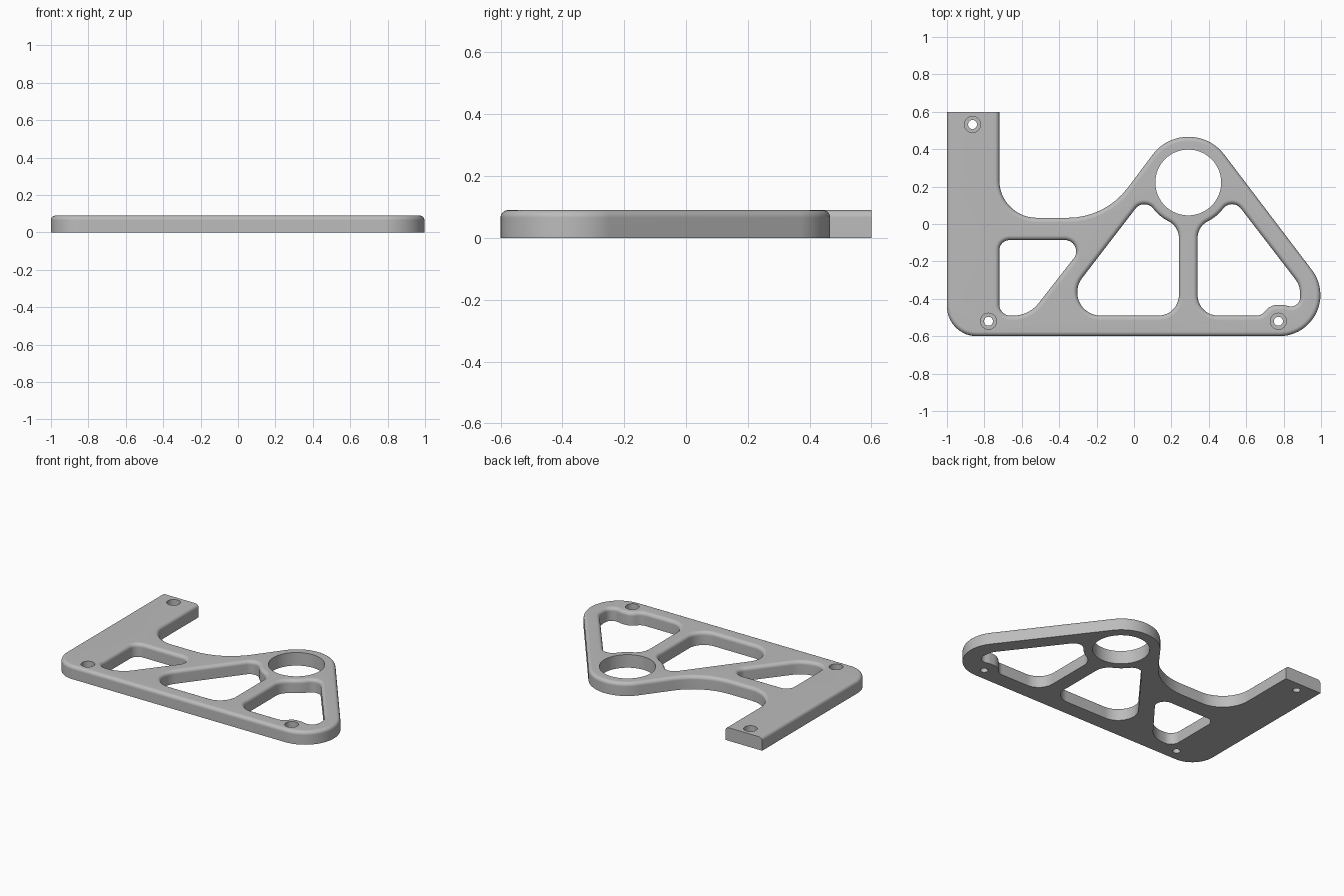
import bpy, bmesh
from math import sin, cos, pi, tan, ceil
from mathutils import Vector

THICK = 0.09      # plate thickness
ROUND = 0.024     # radius of the rounded upper edges
TAB_END = 0.6     # straight, unrounded end of the tab

cube = bpy.data.objects.get("Cube")
if cube:
    bpy.data.objects.remove(cube, do_unlink=True)


def rounded(corners):
    """Closed outline from (x, y, radius) corners."""
    pts = []
    n = len(corners)
    for i, (x, y, r) in enumerate(corners):
        p = Vector((x, y))
        if r == 0:
            pts.append(p)
            continue
        a = (Vector(corners[i - 1][:2]) - p).normalized()
        b = (Vector(corners[(i + 1) % n][:2]) - p).normalized()
        half = a.angle(b) / 2
        start = p + a * (r / tan(half))
        centre = p + (a + b).normalized() * (r / sin(half))
        turn = pi - 2 * half
        side = 1 if a.cross(b) < 0 else -1
        steps = max(2, ceil(turn / 0.13))
        arm = start - centre
        for k in range(steps + 1):
            t = side * turn * k / steps
            pts.append(centre + Vector((arm.x * cos(t) - arm.y * sin(t),
                                        arm.x * sin(t) + arm.y * cos(t))))
    return pts


def circle(x, y, r, n):
    """Clockwise circle, so the material lies outside it."""
    return [Vector((x + r * cos(2 * pi * k / n), y - r * sin(2 * pi * k / n)))
            for k in range(n)]


def inset(pts, d):
    """Move an outline into the material on its left side."""
    out = []
    for i, p in enumerate(pts):
        e1 = (p - pts[i - 1]).normalized()
        e2 = (pts[(i + 1) % len(pts)] - p).normalized()
        n1, n2 = Vector((-e1.y, e1.x)), Vector((-e2.y, e2.x))
        q = p + (n1 + n2) * (d / (1 + n1.dot(n2)))
        if p.y > TAB_END - 0.001:
            q.y = p.y
        out.append(q)
    return out


bm = bmesh.new()
bottom_edges, top_edges = [], []


def wall(pts, profile):
    """Loft an outline through (inset, height) steps and keep its rims."""
    rings = [[bm.verts.new((q.x, q.y, z)) for q in inset(pts, d)]
             for d, z in profile]
    n = len(pts)
    for lo, hi in zip(rings, rings[1:]):
        for i in range(n):
            j = (i + 1) % n
            bm.faces.new((lo[i], lo[j], hi[j], hi[i]))
    for ring, store in ((rings[0], bottom_edges), (rings[-1], top_edges)):
        store.extend(bm.edges.get((ring[i], ring[(i + 1) % n])) for i in range(n))


straight = [(0, 0), (0, THICK)]
soft = [(0, 0)] + [(ROUND * (1 - cos(k * pi / 10)),
                    THICK - ROUND + ROUND * sin(k * pi / 10)) for k in range(6)]
bore = [(0, 0), (0, THICK / 2), (0.019, THICK / 2), (0.019, THICK)]

# Outer silhouette, counter-clockwise
wall(rounded([(-1, TAB_END, 0), (-1, -0.6, 0.16), (1.22, -0.6, 0.22),
              (0.29, 0.625, 0.24), (-0.154, 0.033, 0.4),
              (-0.72, 0.033, 0.2), (-0.72, TAB_END, 0)]), soft)

# Left pocket, clockwise
wall(rounded([(-0.72, -0.086, 0.055), (-0.246, -0.086, 0.06),
              (-0.562, -0.49, 0.17), (-0.72, -0.49, 0.06)]), soft)

# Two pockets beside the central rib share the shape beneath the ring
under_ring = [(0.055, 0.1435, 0.06), (0.137, 0.039, 0.235), (0.24, -0.013, 0.1),
              (0.24, -0.49, 0.11)]
wall(rounded(under_ring + [(-0.432, -0.49, 0.125)]), soft)
mirrored = [(0.58 - x, y, r) for x, y, r in reversed(under_ring)]
wall(rounded(mirrored + [(0.887, -0.327, 0.12), (0.89, -0.455, 0.05),
                         (0.8, -0.433, 0.06), (0.73, -0.433, 0.08),
                         (0.68, -0.49, 0.06)]), soft)

# Large ring opening and counterbored screw holes
wall(circle(0.29, 0.222, 0.176, 64), straight)
for x, y in ((-0.863, 0.532), (-0.778, -0.52), (0.772, -0.52)):
    wall(circle(x, y, 0.024, 32), bore)

# Flat bottom and top
for edges, z in ((bottom_edges, -1), (top_edges, 1)):
    bmesh.ops.triangle_fill(bm, use_beauty=True, use_dissolve=False,
                            edges=edges, normal=(0, 0, z))
bmesh.ops.recalc_face_normals(bm, faces=bm.faces[:])

mesh = bpy.data.meshes.new("bracket_plate")
bm.to_mesh(mesh)
bm.free()
plate = bpy.data.objects.new("bracket_plate", mesh)
bpy.context.collection.objects.link(plate)

grey = bpy.data.materials.new("light_grey")
grey.use_nodes = True
colour = (0.5, 0.5, 0.5, 1)
grey.diffuse_color = colour
grey.node_tree.nodes["Principled BSDF"].inputs["Base Color"].default_value = colour
mesh.materials.append(grey)

# Smooth rounded edges, crisp flat faces
bpy.ops.object.select_all(action='DESELECT')
plate.select_set(True)
bpy.context.view_layer.objects.active = plate
bpy.ops.object.shade_smooth_by_angle(angle=pi / 6)
weighted = plate.modifiers.new("flat_faces", 'WEIGHTED_NORMAL')
weighted.keep_sharp = True
